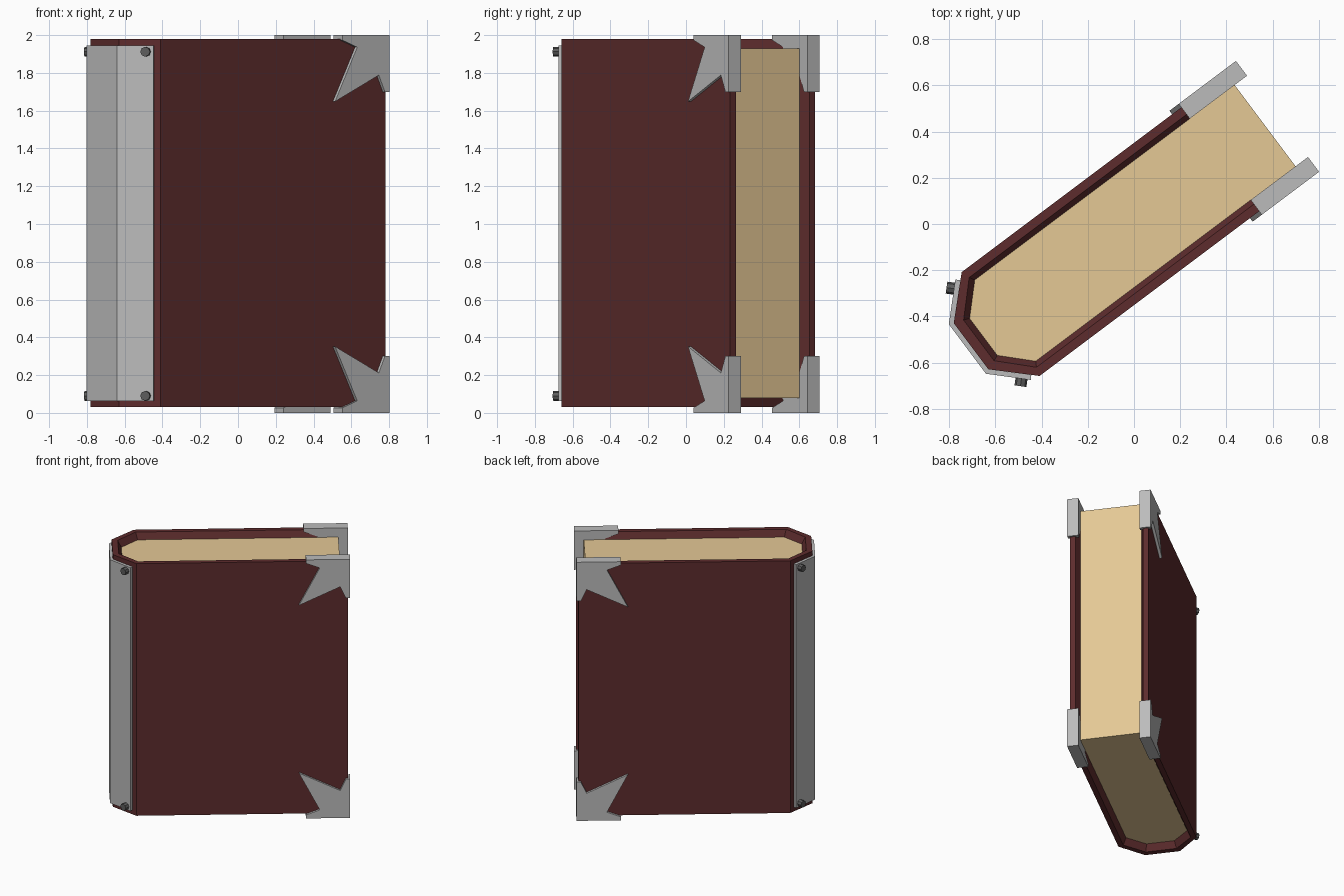
import bpy, bmesh, math
from mathutils import Vector, Matrix

if "Cube" in bpy.data.objects:
    bpy.data.objects.remove(bpy.data.objects["Cube"])

TURN = Matrix.Rotation(math.atan2(0.6, 0.8), 4, 'Z')  # the book stands turned about z


def material(name, rgb):
    m = bpy.data.materials.new(name)
    m.diffuse_color = (*rgb, 1)
    m.use_nodes = True
    m.node_tree.nodes["Principled BSDF"].inputs["Base Color"].default_value = m.diffuse_color
    return m


LEATHER = material("leather", (0.11, 0.025, 0.026))
PAPER = material("paper", (0.78, 0.58, 0.30))
METAL = material("metal", (0.5, 0.5, 0.5))
DARK = material("dark_metal", (0.11, 0.11, 0.11))


def finish(name, bm, mat):
    bmesh.ops.recalc_face_normals(bm, faces=bm.faces)
    me = bpy.data.meshes.new(name)
    bm.to_mesh(me)
    bm.free()
    ob = bpy.data.objects.new(name, me)
    bpy.context.collection.objects.link(ob)
    ob.matrix_world = TURN
    me.materials.append(mat)
    return ob


def u_path(*half):
    """Mirror half a profile across the book's centre plane."""
    return list(half) + [(a, -b) for a, b in reversed(half)]


def prism(name, pts, vec, mat):
    """Extrude a flat outline along a vector."""
    bm = bmesh.new()
    low = [bm.verts.new(p) for p in pts]
    high = [bm.verts.new(Vector(p) + Vector(vec)) for p in pts]
    bm.faces.new(low)
    bm.faces.new(high)
    for i in range(len(pts)):
        j = (i + 1) % len(pts)
        bm.faces.new((low[i], low[j], high[j], high[i]))
    return finish(name, bm, mat)


# Cover: U-shaped shell whose inner rim slopes down to the pages
outer = u_path((0.764, 0.281), (-0.722, 0.281), (-0.882, 0.125))
inner = u_path((0.764, 0.243), (-0.71, 0.243), (-0.84, 0.11))
page = u_path((0.71, 0.22), (-0.697, 0.22), (-0.815, 0.1))
rings = [(outer, 0.03), (outer, 1.98), (inner, 1.98),
         (page, 1.93), (page, 0.08), (inner, 0.03)]
bm = bmesh.new()
vs = [[bm.verts.new((a, b, z)) for a, b in path] for path, z in rings]
for r in range(6):
    p, q = vs[r], vs[(r + 1) % 6]
    for i in range(5):
        bm.faces.new((p[i], p[i + 1], q[i + 1], q[i]))
for e in (0, 5):
    bm.faces.new([vs[r][e] for r in (0, 1, 2, 5)])
    bm.faces.new([vs[r][e] for r in (5, 2, 3, 4)])
finish("cover", bm, LEATHER)

# Page block
prism("pages", [(a, b, 0.08) for a, b in page], (0, 0, 1.85), PAPER)

# Metal spine strip
strip_out = u_path((-0.763, 0.272), (-0.902, 0.134))
strip_in = u_path((-0.748, 0.256), (-0.882, 0.125))
prism("spine_plate", [(a, b, 0.063) for a, b in strip_out + strip_in[::-1]],
      (0, 0, 1.882), METAL)

# Pointed corner guards, outline as distances from the book's corner
star = [(0, 0), (0.31, 0), (0.31, 0.027), (0.213, 0.064), (0.36, 0.352),
        (0.07, 0.212), (0.03, 0.30), (0, 0.30)]
for side in (-1, 1):
    for end in (-1, 1):
        prism("corner_guard",
              [(0.777 - d, side * 0.22, 1 + end * (1 - h)) for d, h in star],
              (0, side * 0.08, 0), METAL)

# Bolts on the slanted spine faces
for side in (-1, 1):
    for z in (0.09, 1.912):
        bm = bmesh.new()
        n = Vector((-1, side, 0)).normalized()
        place = (Matrix.Translation(Vector((-0.7915, side * 0.2435, z)) + n * 0.008)
                 @ n.to_track_quat('Z', 'Y').to_matrix().to_4x4())
        bmesh.ops.create_cone(bm, cap_ends=True, segments=8, radius1=0.026,
                              radius2=0.026, depth=0.05, matrix=place)
        finish("spine_bolt", bm, DARK)
